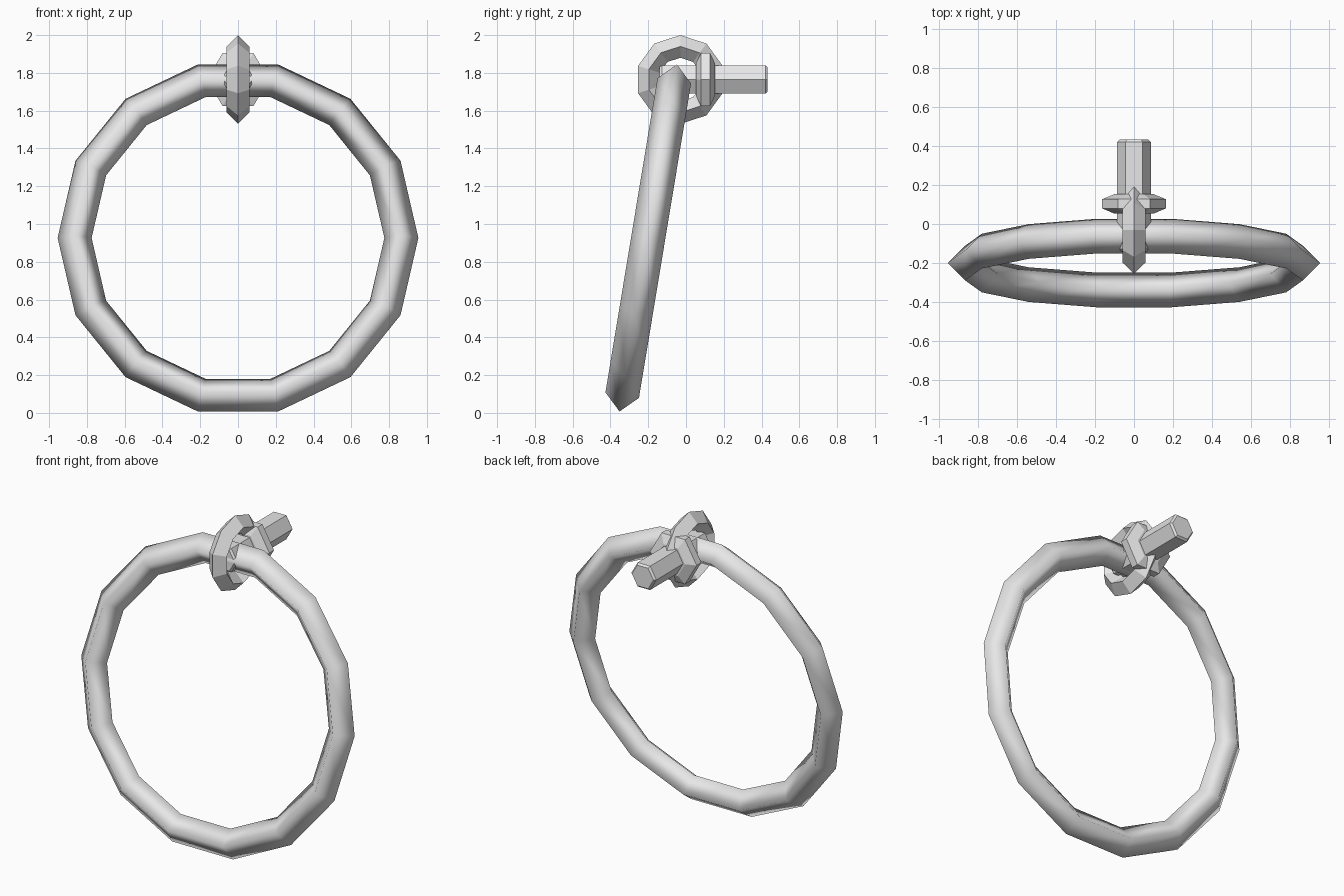
import bpy, bmesh, math
from mathutils import Matrix

if "Cube" in bpy.data.objects:
    bpy.data.objects.remove(bpy.data.objects["Cube"])

metal = bpy.data.materials.new("light_grey_metal")
metal.diffuse_color = (0.8, 0.8, 0.8, 1)
metal.use_nodes = True
metal.node_tree.nodes["Principled BSDF"].inputs["Base Color"].default_value = metal.diffuse_color


def lathe(name, profile, sides, phase, matrix, smooth=False, closed=True):
    """Sweep a (radius, height) profile around local z; open ends are capped."""
    bm = bmesh.new()
    rings = []
    for i in range(sides):
        a = phase + 2 * math.pi * i / sides
        rings.append([bm.verts.new((r * math.cos(a), r * math.sin(a), h)) for r, h in profile])
    n = len(profile)
    for i in range(sides):
        a, b = rings[i], rings[(i + 1) % sides]
        for j in range(n if closed else n - 1):
            k = (j + 1) % n
            bm.faces.new((a[j], b[j], b[k], a[k]))
    if not closed:
        bm.faces.new([r[0] for r in rings])
        bm.faces.new([r[-1] for r in rings])
    bmesh.ops.recalc_face_normals(bm, faces=bm.faces)
    for f in bm.faces:
        f.smooth = smooth
    bm.transform(matrix)
    mesh = bpy.data.meshes.new(name)
    bm.to_mesh(mesh)
    bm.free()
    mesh.materials.append(metal)
    obj = bpy.data.objects.new(name, mesh)
    bpy.context.collection.objects.link(obj)
    return obj


def diamond(major, minor):
    return [(major + minor, 0), (major, minor), (major - minor, 0), (major, -minor)]


# Large hanging ring, leaning back towards its top
lathe("hanging_ring", diamond(0.865, 0.09), 14, 0,
      Matrix.Translation((0, -0.2, 0.926)) @ Matrix.Rotation(math.radians(90 - 9.4), 4, 'X'),
      smooth=True)

# Small eyelet that holds the hanging ring
lathe("eyelet", diamond(0.175, 0.06), 10, 0,
      Matrix.Translation((0, -0.03, 1.765)) @ Matrix.Rotation(math.radians(90), 4, 'Y'))

# Hexagonal collar and mounting pin along the depth axis
along_y = Matrix.Translation((0, 0, 1.765)) @ Matrix.Rotation(math.radians(-90), 4, 'X')
lathe("collar", [(0.1, 0.053), (0.163, 0.08), (0.163, 0.127), (0.1, 0.153)],
      6, 0, along_y, closed=False)
lathe("mounting_pin", [(0.075, -0.14), (0.087, -0.128), (0.087, 0.42), (0.075, 0.432)],
      6, 0, along_y, closed=False)
